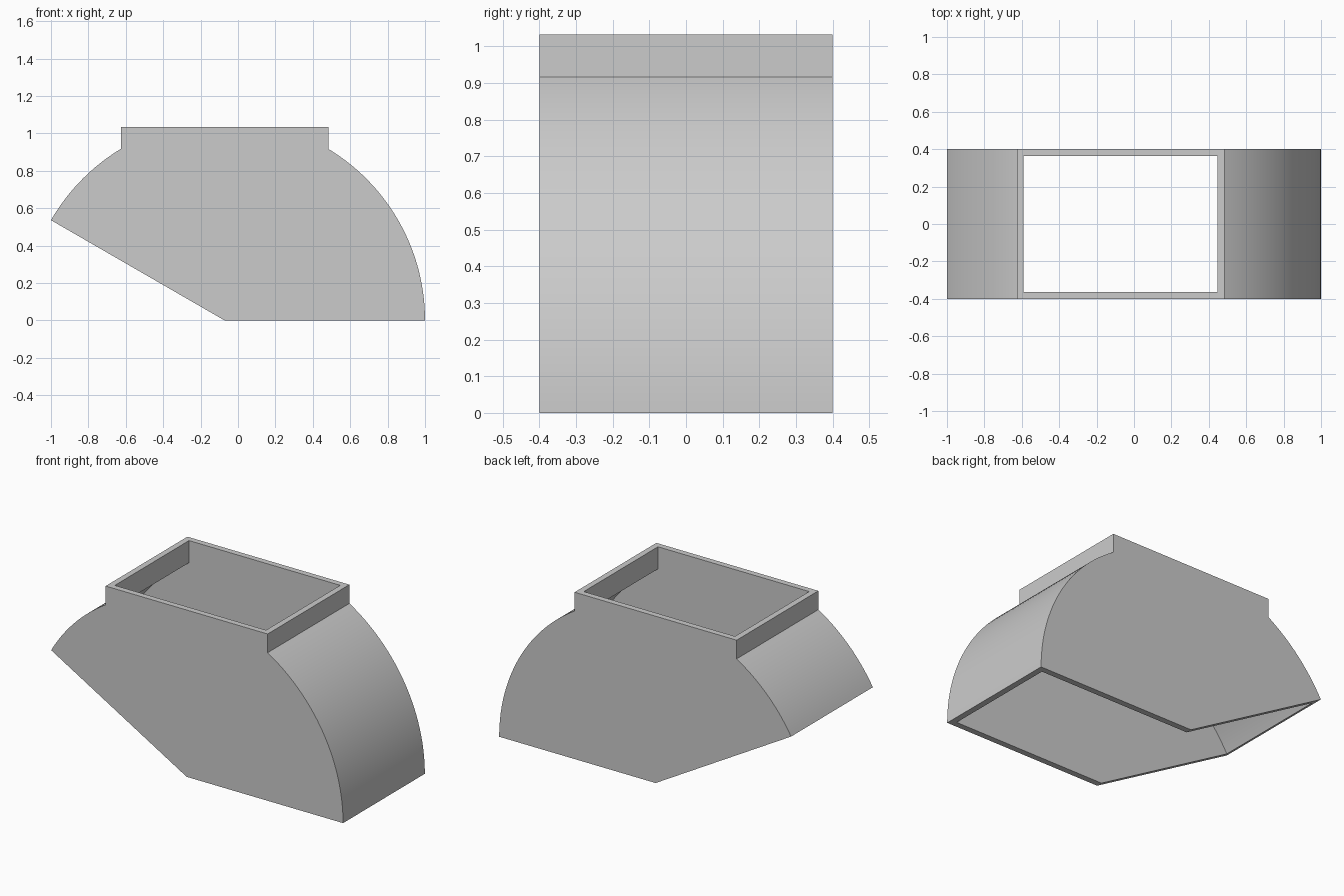
import bpy, bmesh
from math import sin, cos, acos, asin, radians, sqrt

cube = bpy.data.objects.get("Cube")
if cube:
    bpy.data.objects.remove(cube, do_unlink=True)

# Main sizes
RADIUS = 1.0718      # curved shell
CENTRE_X = -0.0718   # pivot of the sector
SWEEP = radians(150)
NECK = 0.555         # half length of the neck
TOP = 1.033
DEPTH = 0.4          # half depth
WALL = 0.037
STEPS = 28


def arc(radius, start, end):
    angles = [start + (end - start) * i / STEPS for i in range(STEPS + 1)]
    return [(CENTRE_X + radius * cos(a), radius * sin(a)) for a in angles]


def outline(radius, neck):
    """Sector with a straight neck, from the pivot round to the slanted tip."""
    shoulder = acos(neck / radius)
    return ([(CENTRE_X, 0)]
            + arc(radius, 0, shoulder)
            + [(CENTRE_X + neck, TOP), (CENTRE_X - neck, TOP)]
            + arc(radius, radians(180) - shoulder, SWEEP))


grey = bpy.data.materials.new("light_grey")
grey.use_nodes = True
colour = (0.6, 0.6, 0.6, 1)
grey.diffuse_color = colour
grey.node_tree.nodes["Principled BSDF"].inputs["Base Color"].default_value = colour

bm = bmesh.new()


def ring(points, y):
    return [bm.verts.new((x, y, z)) for x, z in points]


outer_pts = outline(RADIUS, NECK)
inner_pts = outline(RADIUS - WALL, NECK - WALL)
outer = [ring(outer_pts, s * DEPTH) for s in (-1, 1)]
inner = [ring(inner_pts, s * (DEPTH - WALL)) for s in (-1, 1)]
count = len(outer_pts)
top_edge = STEPS + 2
open_edges = {0, top_edge, count - 1}

# Flat front and back plates, outside and inside
for loop in outer + inner:
    bm.faces.new(loop)

for i in range(count):
    j = (i + 1) % count
    if i in open_edges:
        # Rims of the openings along the front and back plates
        for o, n in zip(outer, inner):
            bm.faces.new((o[i], o[j], n[j], n[i]))
    else:
        # Curved shell and neck walls
        for a, b in (outer, inner):
            bm.faces.new((a[i], a[j], b[j], b[i]))

# Rims across the ends of the openings
for i in (1, top_edge, top_edge + 1, count - 1):
    bm.faces.new((outer[0][i], outer[1][i], inner[1][i], inner[0][i]))

bmesh.ops.recalc_face_normals(bm, faces=bm.faces)
mesh = bpy.data.meshes.new("duct_hood")
bm.to_mesh(mesh)
bm.free()
mesh.materials.append(grey)

hood = bpy.data.objects.new("duct_hood", mesh)
bpy.context.collection.objects.link(hood)
bpy.ops.object.select_all(action="DESELECT")
hood.select_set(True)
bpy.context.view_layer.objects.active = hood
bpy.ops.object.shade_smooth_by_angle(angle=radians(25))
